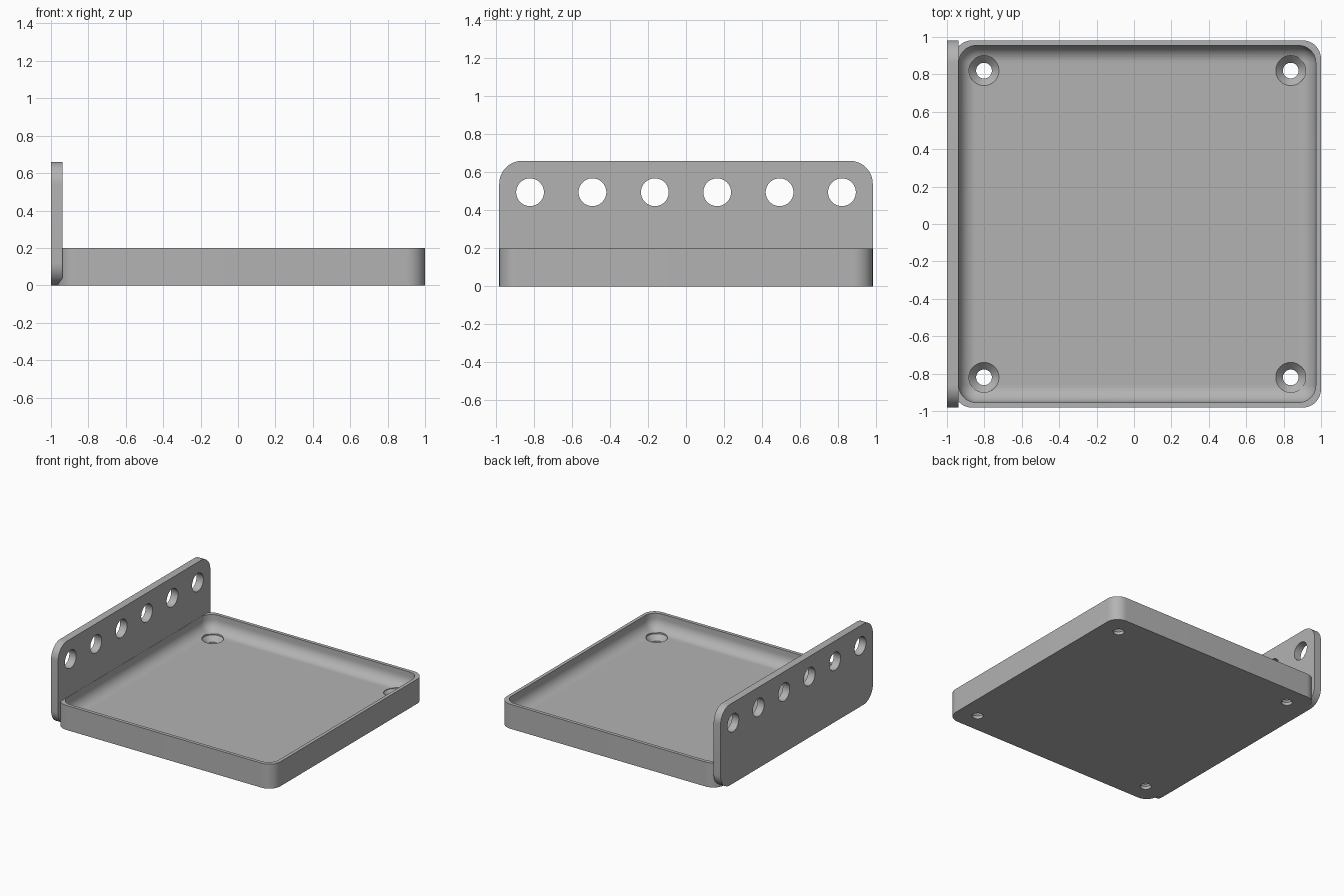
import bpy, bmesh
from math import sin, cos, pi, radians
from mathutils import Matrix

if "Cube" in bpy.data.objects:
    bpy.data.objects.remove(bpy.data.objects["Cube"], do_unlink=True)

grey = bpy.data.materials.new("plain grey")
grey.use_nodes = True
COLOR = (0.45, 0.45, 0.45, 1)
grey.diffuse_color = COLOR
grey.node_tree.nodes["Principled BSDF"].inputs["Base Color"].default_value = COLOR

HALF = 0.982           # half depth of tray and plate
TRAY_X = 0.018         # tray centre
RIM, FLOOR = 0.2, 0.07
FILLET = 0.09


def rounded_rect(hx, hy, r, steps=12):
    """Counter-clockwise outline with rounded corners."""
    pts = []
    for k, (sx, sy) in enumerate([(1, 1), (-1, 1), (-1, -1), (1, -1)]):
        for i in range(steps + 1):
            a = (k + i / steps) * pi / 2
            pts.append((sx * (hx - r) + r * cos(a), sy * (hy - r) + r * sin(a)))
    return pts


def loft(name, rings, matrix=Matrix()):
    """Closed solid through a list of (outline, height) rings."""
    bm = bmesh.new()
    loops = [[bm.verts.new((x, y, z)) for x, y in pts] for pts, z in rings]
    for a, b in zip(loops, loops[1:]):
        for i in range(len(a)):
            j = (i + 1) % len(a)
            bm.faces.new((a[i], a[j], b[j], b[i]))
    bm.faces.new(loops[0][::-1])
    bm.faces.new(loops[-1])
    bm.transform(matrix)
    bmesh.ops.recalc_face_normals(bm, faces=bm.faces)
    mesh = bpy.data.meshes.new(name)
    bm.to_mesh(mesh)
    bm.free()
    mesh.materials.append(grey)
    obj = bpy.data.objects.new(name, mesh)
    bpy.context.collection.objects.link(obj)
    return obj


def circle(r, n=48):
    return [(r * cos(2 * pi * i / n), r * sin(2 * pi * i / n)) for i in range(n)]


def combine(obj, others, operation):
    """Boolean the others into obj, then delete them."""
    for other in others:
        mod = obj.modifiers.new("bool", "BOOLEAN")
        mod.operation, mod.solver, mod.object = operation, "EXACT", other
        bpy.context.view_layer.objects.active = obj
        bpy.ops.object.modifier_apply(modifier=mod.name)
        bpy.data.objects.remove(other, do_unlink=True)


# Tray: outer shell, flat rim, then inner wall curving into the floor
outer = rounded_rect(HALF, HALF, 0.1)
rings = [(outer, 0), (outer, RIM)]
wall = HALF - 0.028
rings.append((rounded_rect(wall, wall, FILLET + 0.002), RIM))
for i in range(11):
    a = i / 10 * pi / 2
    inset = FILLET * (1 - cos(a))
    h = wall - inset
    rings.append((rounded_rect(h, h, FILLET + 0.002 - inset),
                  FLOOR + FILLET * (1 - sin(a))))
tray = loft("tray", rings, Matrix.Translation((TRAY_X, 0, 0)))

# Countersunk screw holes in the four corners
screw_rings = [(circle(0.042), -0.1), (circle(0.042), 0.025),
               (circle(0.08), FLOOR - 0.005), (circle(0.08), RIM + 0.1)]
combine(tray, [loft("screw_cutter", screw_rings, Matrix.Translation((TRAY_X + sx * 0.82, sy * 0.82, 0)))
               for sx in (-1, 1) for sy in (-1, 1)], "DIFFERENCE")

# Upright side plate with a row of six round holes; local z runs along x
upright = Matrix(((0, 0, 1, 0), (1, 0, 0, 0), (0, 1, 0, 0), (0, 0, 0, 1)))
outline = rounded_rect(HALF, 0.33, 0.12)
plate = loft("side_plate", [(outline, -1), (outline, -0.9375)],
             Matrix.Translation((0, 0, 0.33)) @ upright)
hole = circle(0.073)
combine(plate, [loft("plate_cutter", [(hole, -1.1), (hole, -0.85)],
                     Matrix.Translation((0, (i - 2.5) * 0.328, 0.495)) @ upright)
                for i in range(6)], "DIFFERENCE")

# Merge into one solid bracket
combine(tray, [plate], "UNION")
tray.name = "tray_with_side_plate"
bpy.ops.object.select_all(action="DESELECT")
tray.select_set(True)
bpy.context.view_layer.objects.active = tray
bpy.ops.object.shade_smooth_by_angle(angle=radians(30))
